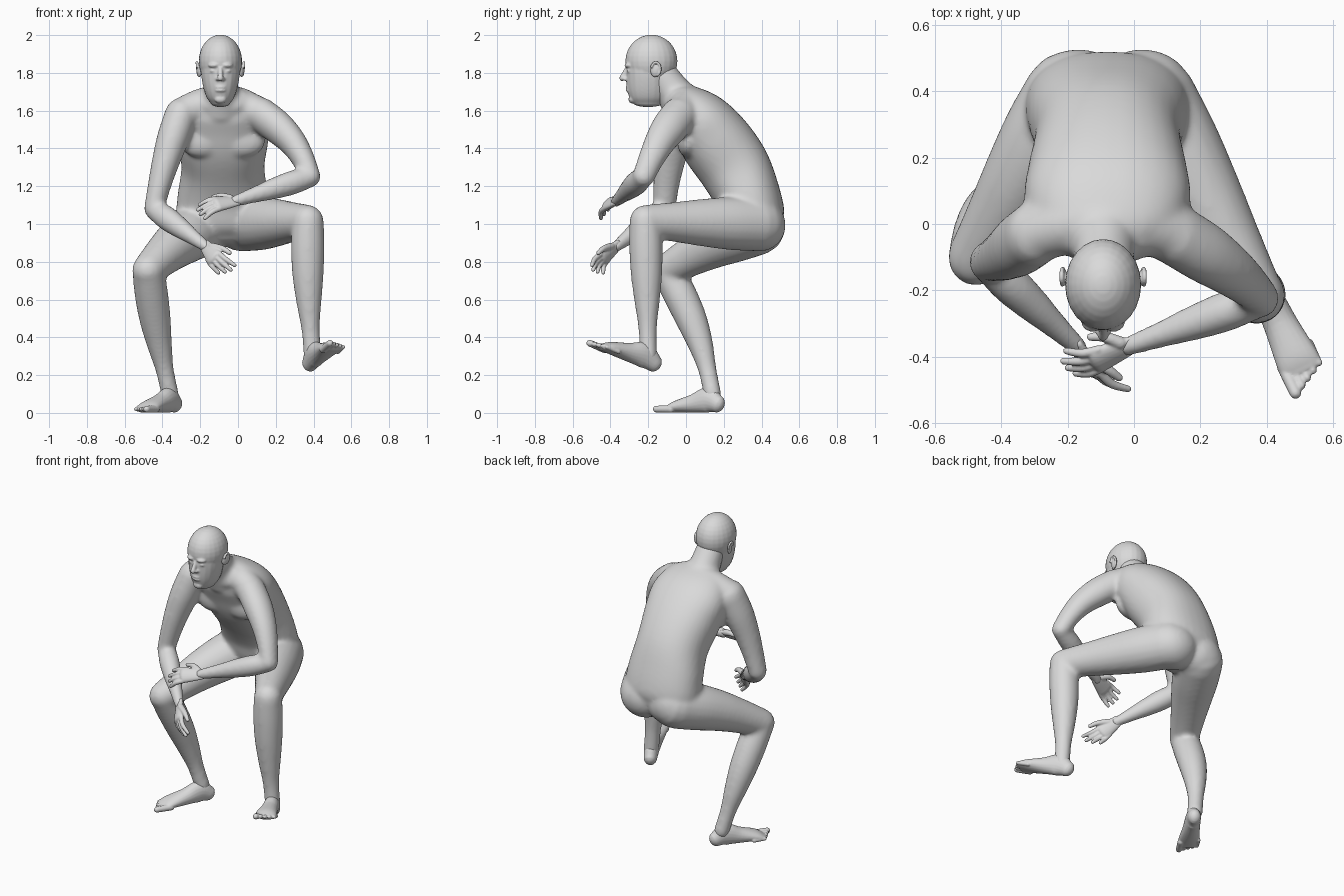
import bpy, bmesh
from math import sin, cos, pi, radians, copysign
from mathutils import Vector, Matrix, Euler

default_cube = bpy.data.objects.get("Cube")
if default_cube:
    bpy.data.objects.remove(default_cube, do_unlink=True)

skin = bpy.data.materials.new("plain grey")
skin.use_nodes = True
GREY = (0.7, 0.7, 0.7, 1)
skin.diffuse_color = GREY
skin.node_tree.nodes["Principled BSDF"].inputs["Base Color"].default_value = GREY

X, Z = Vector((1, 0, 0)), Vector((0, 0, 1))


def spline(points, steps):
    """Catmull-Rom samples through rows of (x, y, z, width, depth)."""
    rows = [points[0]] + list(points) + [points[-1]]
    samples = []
    for i in range(len(points) - 1):
        for s in range(steps):
            t = s / steps
            samples.append([
                (2 * b + (c - a) * t + (2 * a - 5 * b + 4 * c - d) * t * t
                 + (3 * b - a - 3 * c + d) * t ** 3) / 2
                for a, b, c, d in zip(*rows[i:i + 4])])
    samples.append(list(points[-1]))
    return samples


def tube(bm, points, hint, sides=20, dome=1.0, power=1.0):
    """Loft elliptical rings along a path, with domed ends."""
    rows = spline(points, steps=5)
    centres = [Vector(row[:3]) for row in rows]
    last = len(rows) - 1
    rings = []
    for i, (x, y, z, width, depth) in enumerate(rows):
        along = (centres[min(i + 1, last)] - centres[max(i - 1, 0)]).normalized()
        rings.append((centres[i], width, depth, along))

    def cap(ring, sign):
        centre, width, depth, along = ring
        reach = min(width, depth) * dome * sign
        return [(centre + along * reach * sin(a), width * cos(a), depth * cos(a), along)
                for a in map(radians, (25, 50, 70, 84))]

    rings = cap(rings[0], -1)[::-1] + rings + cap(rings[-1], 1)
    loops = []
    for centre, width, depth, along in rings:
        u = (hint - along * along.dot(hint)).normalized()
        v = along.cross(u)
        loop = []
        for j in range(sides):
            a = 2 * pi * j / sides
            ca = copysign(abs(cos(a)) ** power, cos(a))
            sa = copysign(abs(sin(a)) ** power, sin(a))
            loop.append(bm.verts.new(centre + u * width * ca + v * depth * sa))
        loops.append(loop)
    for lower, upper in zip(loops, loops[1:]):
        for j in range(sides):
            k = (j + 1) % sides
            bm.faces.new((lower[j], lower[k], upper[k], upper[j]))
    bm.faces.new(loops[0][::-1])
    bm.faces.new(loops[-1])


def limb(bm, start, end, radii, hint=X, bow=(0, 0, 0), flat=1.0):
    """Tube between two joints, radii evenly spaced, bowed in the middle."""
    start, end, bow = Vector(start), Vector(end), Vector(bow)
    rows = []
    for i, r in enumerate(radii):
        t = i / (len(radii) - 1)
        rows.append((*(start.lerp(end, t) + bow * sin(pi * t)), r, r * flat))
    tube(bm, rows, hint)


def blob(bm, centre, radii, turn=0):
    matrix = Matrix.LocRotScale(Vector(centre), Euler((0, 0, turn)), Vector(radii))
    bmesh.ops.create_uvsphere(bm, u_segments=24, v_segments=16, radius=1, matrix=matrix)


def finish(bm, name, voxel, smoothing):
    """Fuse the overlapping pieces into one soft surface."""
    bmesh.ops.recalc_face_normals(bm, faces=bm.faces)
    mesh = bpy.data.meshes.new(name)
    bm.to_mesh(mesh)
    bm.free()
    mesh.materials.append(skin)
    obj = bpy.data.objects.new(name, mesh)
    bpy.context.scene.collection.objects.link(obj)
    fuse = obj.modifiers.new("fuse", "REMESH")
    fuse.mode = "VOXEL"
    fuse.voxel_size = voxel
    fuse.use_smooth_shade = True
    soften = obj.modifiers.new("soften", "SMOOTH")
    soften.factor = 0.5
    soften.iterations = smoothing


# Joints of the pose
left_shoulder, right_shoulder = (.12, -.03, 1.58), (-.3, -.03, 1.58)
left_elbow, right_elbow = (.385, -.225, 1.25), (-.445, -.115, 1.08)
left_wrist, right_wrist = (-.02, -.37, 1.12), (-.17, -.37, .88)
left_hip, right_hip = (.05, .38, 1), (-.19, .38, .98)
left_knee, right_knee = (.37, -.215, 1.015), (-.475, -.1, .755)
left_ankle, right_ankle = (.395, -.2, .3), (-.36, .14, .1)

# Torso leaning forward from the hips: y, z, half width, half depth
body = bmesh.new()
spine = [(.37, .97, .2, .14), (.355, 1.03, .245, .17), (.325, 1.15, .24, .175),
         (.255, 1.3, .22, .19), (.155, 1.44, .24, .19), (.07, 1.55, .25, .165),
         (-.02, 1.63, .21, .12), (-.07, 1.66, .14, .08)]
tube(body, [(-.08, *row) for row in spine], X, sides=32, dome=.5, power=.9)

# Shoulder girdle and neck
limb(body, right_shoulder, left_shoulder, [.088] * 5, Z, bow=(0, .04, .07))
limb(body, (-.09, -.01, 1.62), (-.09, -.13, 1.79), (.12, .095, .086))

# Chest, buttocks
for side in (-1, 1):
    blob(body, (-.085 + side * .105, .012, 1.44), (.125, .06, .09))
    blob(body, (-.07 + side * .095, .39, .995), (.155, .138, .14))

# Thighs and shins
thigh = (.145, .141, .125, .105, .087)
shin = (.085, .089, .083, .067, .049, .047)
limb(body, left_hip, left_knee, thigh, Z, flat=.95)
limb(body, right_hip, right_knee, thigh, Z, bow=(0, 0, .02))
limb(body, left_knee, left_ankle, shin, bow=(-.01, 0, 0))
limb(body, right_knee, right_ankle, shin, bow=(-.01, .035, 0))

# Arms
upper_arm = (.088, .086, .074, .062, .053)
forearm = (.055, .064, .056, .042, .031)
limb(body, left_shoulder, left_elbow, upper_arm, bow=(.035, -.01, .02), flat=1.12)
limb(body, right_shoulder, right_elbow, upper_arm, bow=(-.01, -.015, 0), flat=1.12)
limb(body, left_elbow, left_wrist, forearm, Z, flat=.95)
limb(body, right_elbow, right_wrist, forearm, Z, flat=.95)
finish(body, "body", .012, 11)

# Head: skull, tapering face and features
head = bmesh.new()
mid = -.093
blob(head, (mid, -.183, 1.862), (.115, .138, .14))
face = [(1.86, .104, .115), (1.79, .102, .117), (1.72, .09, .113),
        (1.67, .073, .1), (1.64, .052, .08)]
tube(head, [(mid, -.2, *row) for row in face], X, dome=.4)
limb(head, (mid, -.312, 1.825), (mid, -.338, 1.772), (.011, .013, .016))
blob(head, (mid, -.285, 1.66), (.032, .02, .022))
for height in (1.724, 1.708):
    blob(head, (mid, -.307, height), (.028, .013, .009))
for side in (-1, 1):
    blob(head, (mid + side * .036, -.303, 1.84), (.03, .022, .014), side * .3)
    blob(head, (mid + side * .038, -.299, 1.81), (.02, .015, .009))
    blob(head, (mid + side * .015, -.322, 1.768), (.011, .014, .01))
finish(head, "head", .006, 4)

# Ears: shell with a raised rim
for name, side in (("left_ear", 1), ("right_ear", -1)):
    ear = bmesh.new()
    blob(ear, (mid + side * .112, -.165, 1.815), (.013, .025, .037), -side * .35)
    rim = [(mid + side * (.115 + .01 * cos(a / 2)), -.16 + .024 * sin(a),
            1.82 + .036 * cos(a), .007, .007)
           for a in map(radians, range(-70, 200, 45))]
    tube(ear, rim, X, sides=10)
    finish(ear, name, .004, 1)


# Feet resting on the line from heel to ball, with five toes
def foot(name, heel, ball, side):
    heel, ball = Vector(heel), Vector(ball)
    forward = (ball - heel).normalized()
    inner = forward.cross(Z).normalized() * side
    bm = bmesh.new()
    arch = [(0, .04, .048), (.2, .046, .068), (.5, .052, .05), (.85, .064, .033), (1, .064, .021)]
    tube(bm, [(*(heel.lerp(ball, t) + Z * depth), width, depth)
              for t, width, depth in arch], inner)
    for i in range(5):
        r = .0155 - .0008 * i if i else .02
        base = ball + Z * .02 + inner * (.047 - .0255 * i) - forward * (.009 * i)
        limb(bm, base - forward * .03, base + forward * (.062 - .005 * i), (r, r * .9), inner)
    finish(bm, name, .005, 2)


foot("left_foot", (.38, -.17, .215), (.505, -.437, .327), 1)
foot("right_foot", (-.335, .165, 0), (-.49, -.08, 0), -1)


# Hands with loosely curled fingers
def hand(name, wrist, forward, thumb, back):
    wrist = Vector(wrist)
    forward, thumb, back = (Vector(v).normalized() for v in (forward, thumb, back))
    bm = bmesh.new()

    def at(along, across, lift=0):
        return wrist + forward * along + thumb * across + back * lift

    limb(bm, at(-.02, 0), at(.1, 0), (.032, .042, .05), thumb, flat=.5)
    for i, reach in enumerate((.095, .11, .1, .08)):
        across = .038 - .025 * i
        limb(bm, at(.09, across), at(.1 + reach, across * 1.4, -.04),
             (.0145, .0135, .0105), thumb, bow=back * .012)
    limb(bm, at(.02, .028), at(.11, .08, -.025), (.02, .016, .012), back, bow=thumb * .012)
    finish(bm, name, .0045, 2)


hand("left_hand", left_wrist, (-.9, -.4, -.14), (-.2, 1, 1), (0, -1, 1))
hand("right_hand", right_wrist, (.47, -.72, -.62), (.75, -.46, .46), (-.6, -.7, .2))
